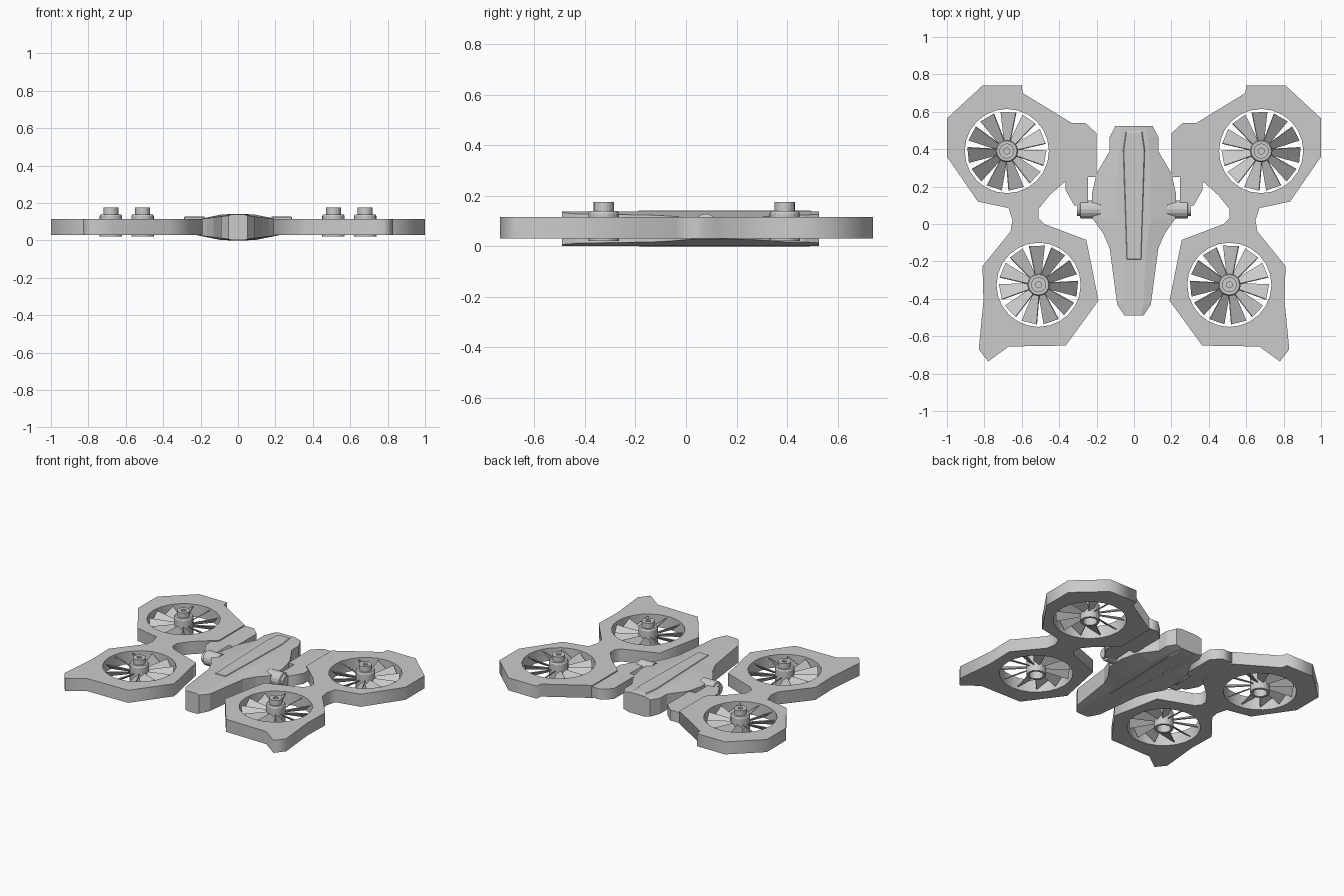
import bpy, bmesh
from math import cos, sin, pi, radians
from mathutils import Vector, Matrix

if "Cube" in bpy.data.objects:
    bpy.data.objects.remove(bpy.data.objects["Cube"])


def add_mesh(name, bm):
    bmesh.ops.recalc_face_normals(bm, faces=bm.faces[:])
    me = bpy.data.meshes.new(name)
    bm.to_mesh(me)
    bm.free()
    ob = bpy.data.objects.new(name, me)
    bpy.context.collection.objects.link(ob)
    return ob


def plate(name, loops, z0, z1):
    """Flat plate from outline plus hole loops, using a filled 2D curve."""
    cu = bpy.data.curves.new(name, 'CURVE')
    cu.dimensions, cu.fill_mode = '2D', 'BOTH'
    cu.extrude = (z1 - z0) / 2
    for loop in loops:
        sp = cu.splines.new('POLY')
        sp.points.add(len(loop) - 1)
        for p, (x, y) in zip(sp.points, loop):
            p.co = (x, y, 0, 1)
        sp.use_cyclic_u = True
    tmp = bpy.data.objects.new(name + "_curve", cu)
    bpy.context.collection.objects.link(tmp)
    dg = bpy.context.evaluated_depsgraph_get()
    me = bpy.data.meshes.new_from_object(tmp.evaluated_get(dg))
    bpy.data.objects.remove(tmp)
    bm = bmesh.new()
    bm.from_mesh(me)
    bmesh.ops.remove_doubles(bm, verts=bm.verts[:], dist=1e-5)
    bmesh.ops.translate(bm, verts=bm.verts[:], vec=(0, 0, (z0 + z1) / 2))
    return add_mesh(name, bm)


def loft(bm, rings, caps=True):
    vs = [[bm.verts.new(p) for p in r] for r in rings]
    n = len(vs[0])
    for a, b in zip(vs, vs[1:]):
        for i in range(n):
            bm.faces.new((a[i], a[(i + 1) % n], b[(i + 1) % n], b[i]))
    if caps:
        bm.faces.new(vs[0])
        bm.faces.new(vs[-1])


def circle(cx, cy, r, n):
    return [(cx + r * cos(2 * pi * i / n), cy + r * sin(2 * pi * i / n)) for i in range(n)]


FANS = {"rear": (0.68, 0.39, 1), "front": (0.51, -0.325, -1)}
FRAME = [(0.60, 0.74), (0.81, 0.74), (1.0, 0.565), (1.0, 0.36), (0.835, 0.12),
         (0.67, 0.085), (0.65, 0.02), (0.66, -0.04), (0.81, -0.225), (0.805, -0.41),
         (0.83, -0.67), (0.78, -0.735), (0.67, -0.655), (0.365, -0.65), (0.19, -0.41),
         (0.255, -0.085), (0.48, 0.0), (0.51, 0.03), (0.51, 0.08), (0.45, 0.155),
         (0.325, 0.265), (0.325, 0.535), (0.595, 0.70)]
BRACKET = [(0.33, 0.54), (0.26, 0.54), (0.20, 0.485), (0.20, 0.25), (0.245, 0.25),
           (0.245, 0.10), (0.32, 0.10), (0.365, 0.18), (0.365, 0.25), (0.33, 0.27)]


def fan(name, cx, cy, spin):
    bm = bmesh.new()
    # hub with hollow underside and stepped cap
    prof = [(0.044, 0.085), (0.044, 0.02), (0.06, 0.02), (0.06, 0.13), (0.054, 0.14),
            (0.04, 0.14), (0.04, 0.175), (0.016, 0.175), (0.016, 0.165)]
    loft(bm, [[(x, y, z) for x, y in circle(0, 0, r, 20)] for r, z in prof])
    # tapered, pitched blades
    for i in range(11):
        rings = []
        for r, w in ((0.05, 0.02), (0.208, 0.052)):
            rings.append([(r, y, z) for y, z in ((-w, -.003), (w, -.003), (w, .003), (-w, .003))])
        m = (Matrix.Translation((0, 0, 0.075)) @ Matrix.Rotation(2 * pi * i / 11 - 0.1, 4, 'Z')
             @ Matrix.Rotation(radians(38), 4, 'X'))
        loft(bm, [[m @ Vector(p) for p in r] for r in rings])
    bmesh.ops.scale(bm, verts=bm.verts[:], vec=(spin, 1, 1))
    bmesh.ops.translate(bm, verts=bm.verts[:], vec=(cx, cy, 0))
    return add_mesh(name, bm)


for side, s in (("right", 1), ("left", -1)):
    def mir(pts):
        return [(x * s, y) for x, y in pts]
    # twin-ring rotor frame and inner bracket
    holes = [circle(x * s, y, 0.225, 24) for x, y, _ in FANS.values()]
    plate(side + "_rotor_frame", [mir(FRAME)] + holes, 0.03, 0.115)
    plate(side + "_bracket", [mir(BRACKET)], 0.037, 0.108)
    for pos, (x, y, d) in FANS.items():
        fan(f"{side}_{pos}_fan", x * s, y, d * s)
    # hinge barrel between body and bracket
    bm = bmesh.new()
    rings = []
    for x, r in ((0.18, 0.048), (0.285, 0.048), (0.29, 0.036), (0.305, 0.036)):
        rings.append([(x * s, 0.078 + a, 0.08 + b) for a, b in circle(0, 0, r, 16)])
    loft(bm, rings)
    add_mesh(side + "_hinge", bm)

# central body: faceted cross-sections along y (y, half width, flat top half width)
STATIONS = [(-0.49, 0.05, 0.035), (-0.43, 0.09, 0.05), (-0.13, 0.13, 0.065),
            (-0.05, 0.165, 0.075), (0.03, 0.222, 0.09), (0.16, 0.225, 0.09),
            (0.27, 0.20, 0.09), (0.39, 0.13, 0.08), (0.465, 0.13, 0.075), (0.525, 0.10, 0.06)]
bm = bmesh.new()
rings = []
for y, w, t in STATIONS:
    d = 0.005 + 0.022 * (w - 0.05) / 0.175
    zt, zb = 0.138, 0.002
    rings.append([(w, y, zb + d), (w, y, zt - d), (t, y, zt), (-t, y, zt),
                  (-w, y, zt - d), (-w, y, zb + d), (-t, y, zb), (t, y, zb)])
loft(bm, rings)
add_mesh("body", bm)

# raised spine panel on top and belly panel below
for name, z0, z1 in (("spine_panel", 0.136, 0.142), ("belly_panel", 0.004, 0.0)):
    bm = bmesh.new()
    pts = [(-0.04, -0.19), (0.04, -0.19), (0.06, 0.40), (0.045, 0.50), (-0.045, 0.50), (-0.06, 0.40)]
    loft(bm, [[(x, y, z0) for x, y in pts], [(x * 0.9, y * 0.98, z1) for x, y in pts]])
    add_mesh(name, bm)
